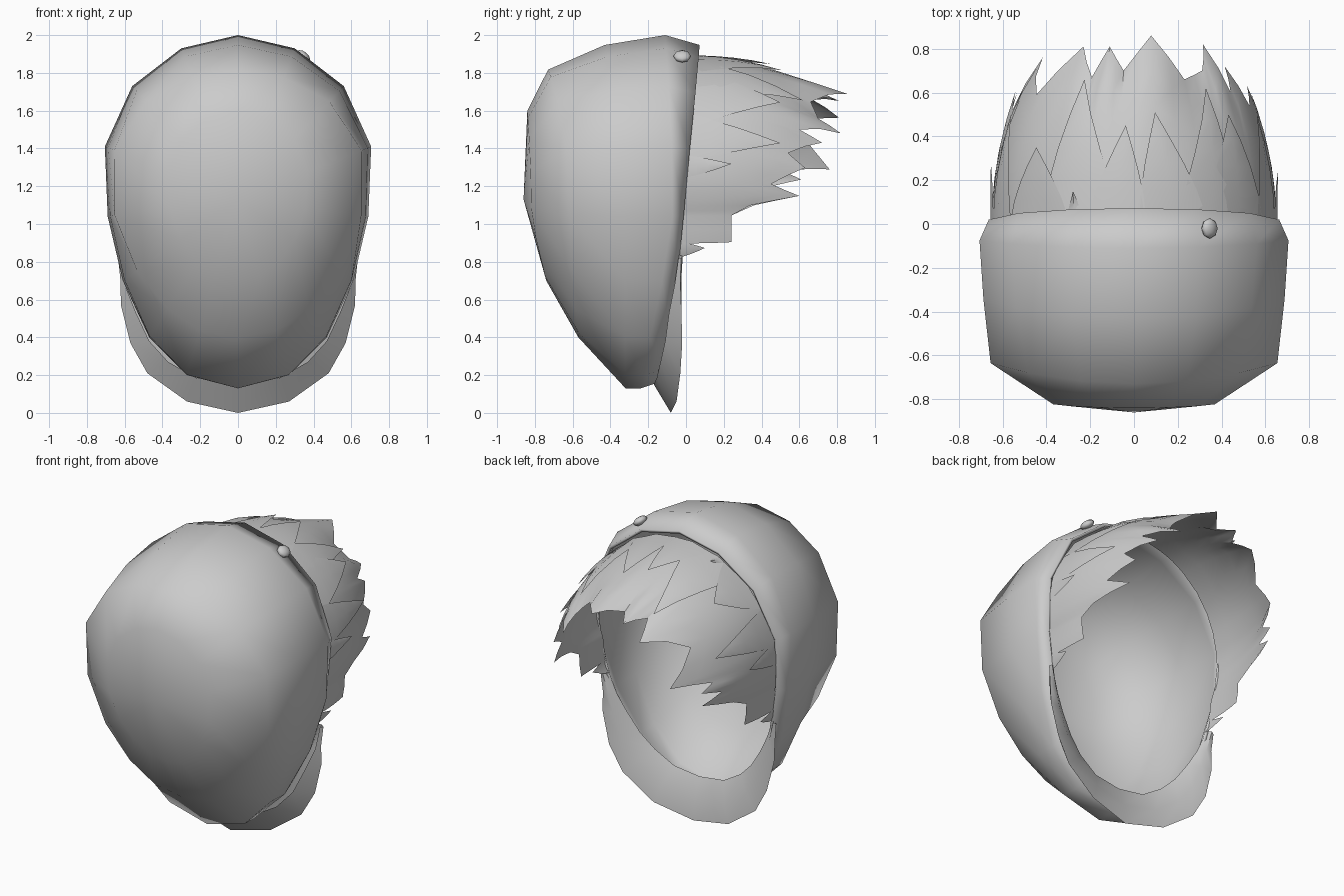
import bpy, bmesh, math
from mathutils import Vector, Matrix

if "Cube" in bpy.data.objects:
    bpy.data.objects.remove(bpy.data.objects["Cube"])

CZ = 1.13  # height of the hood axis
HALF = [(0, 2.0), (.3, 1.93), (.56, 1.73), (.705, 1.41), (.69, 1.04),
        (.61, .7), (.47, .4), (.27, .2), (0, .13)]
POLAR = [(math.degrees(math.atan2(x, z - CZ)), math.hypot(x, z - CZ)) for x, z in HALF]


def lerp(a, b, t):
    return a + (b - a) * t


def radius(a):
    a = min(abs(a), 179.999)
    for (a0, r0), (a1, r1) in zip(POLAR, POLAR[1:]):
        if a <= a1 + 1e-6:
            return lerp(r0, r1, (a - a0) / (a1 - a0))
    return POLAR[-1][1]


def place(a, s, y):
    """Point at angle a from the top, at fraction s of the outline, depth y."""
    r, t = radius(a) * s, math.radians(a)
    return Vector((r * math.sin(t), y, CZ + r * math.cos(t)))


def make(name, bm, angle=40, thickness=0):
    bmesh.ops.remove_doubles(bm, verts=bm.verts, dist=.0005)
    bmesh.ops.recalc_face_normals(bm, faces=bm.faces)
    me = bpy.data.meshes.new(name)
    bm.to_mesh(me)
    bm.free()
    ob = bpy.data.objects.new(name, me)
    bpy.context.collection.objects.link(ob)
    bpy.ops.object.select_all(action='DESELECT')
    ob.select_set(True)
    bpy.context.view_layer.objects.active = ob
    bpy.ops.object.shade_smooth_by_angle(angle=math.radians(angle))
    if thickness:
        mod = ob.modifiers.new("wall", 'SOLIDIFY')
        mod.thickness, mod.offset = thickness, -1
    return ob


def grid(bm, rows, closed=False):
    vs = [[bm.verts.new(p) for p in row] for row in rows]
    n = len(rows[0])
    for r0, r1 in zip(vs, vs[1:]):
        for i in range(n if closed else n - 1):
            j = (i + 1) % n
            bm.faces.new((r0[i], r0[j], r1[j], r1[i]))


# Hood: meridians (fraction, depth) at top, side and bottom, blended around
TOP = [(.54, -.84), (.79, -.73), (.94, -.43), (1, -.11), (.94, .07)]
SIDE = [(.52, -.82), (.95, -.62), (.98, -.33), (1, -.07), (.94, .01)]
BOTTOM = [(.43, -.74), (.73, -.57), (1, -.32), (1, -.24), (.97, -.15)]
RIM_Y = [.072, .067, .05, .02, -.012, -.045, -.09, -.12, -.15]
angles = [a for a, r in POLAR] + [-a for a, r in POLAR[-2:0:-1]]
rows = []
for k in range(5):
    row = []
    for i, a in enumerate(angles):
        c = math.cos(math.radians(a))
        end = TOP[k] if c > 0 else BOTTOM[k]
        s, y = (lerp(SIDE[k][n], end[n], c * c) for n in (0, 1))
        row.append(place(a, s, RIM_Y[min(i, 16 - i)] if k == 4 else y))
    rows.append(row)
bm = bmesh.new()
grid(bm, rows, True)
pole = bm.verts.new((0, -.86, CZ))
bm.verts.ensure_lookup_table()
for i in range(16):
    bm.faces.new((bm.verts[i], pole, bm.verts[(i + 1) % 16]))
make("hood", bm, 60, .02)

# Collar: crescent lip from inside the hood opening, flaring down and forward
outer = [(.635, -.025, .82), (.622, -.03, .7), (.62, -.025, .57), (.57, -.02, .37),
         (.48, -.03, .21), (.27, -.05, .06), (0, -.08, 0)]
inner = [(.6, -.05, .84), (.54, -.06, .69), (.48, -.08, .58), (.4, -.1, .46),
         (.31, -.12, .37), (.18, -.135, .29), (0, -.14, .265)]
# hidden back edge that meets the hood rim from behind
back = [(.62, -.04, .82), (.6, -.06, .68), (.54, -.09, .53), (.47, -.11, .38),
        (.37, -.135, .27), (.22, -.155, .185), (0, -.17, .15)]


def mirror(pts):
    return pts + [(-x, y, z) for x, y, z in pts[-2::-1]]


# rounded outer edge: a middle line pushed slightly towards the opening
mid = [((p[0] + q[0]) / 2, (p[1] + q[1]) / 2 + .02, (p[2] + q[2]) / 2)
       for p, q in zip(outer, inner)]
bm = bmesh.new()
grid(bm, [mirror(back), mirror(outer), mirror(mid), mirror(inner)])
make("collar", bm, 60)


# Hair: sheets that follow the rounded brow forward from the hood rim
def hair(a, y, lift=0):
    base = .9 - .025 * max(0, math.cos(math.radians(a))) ** 2
    s = base * math.sqrt(max(0, 1 - max(y, 0) ** 2.05))
    return place(a, s + lift, y)


def rim(a):
    return .07 - .09 * (1.95 - place(a, .94, 0).z) - .02


# Fringe edge: (angle, depth, lift), alternating tips and notches
EDGE = [(-111, .24, 0), (-98, .24, 0), (-93, .36, 0), (-88, .6, .02), (-83, .46, 0),
        (-79, .61, .03), (-75, .52, 0), (-69, .76, .0), (-50, .59, 0), (-28, .81, .06),
        (-20, .67, 0), (-12, .81, .1), (-5, .7, 0), (8, .86, .2), (24, .66, 0),
        (36, .7, 0), (42, .82, .06), (50, .6, 0), (54, .72, .02), (65, .54, 0),
        (72, .63, .02), (82, .45, 0), (88, .6, .02), (93, .34, 0), (98, .24, 0), (111, .24, 0)]
cols = []
for e0, e1 in zip(EDGE, EDGE[1:]):
    cols += [e0, tuple(lerp(p, q, .5) for p, q in zip(e0, e1))]
cols.append(EDGE[-1])
N = 5
bm = bmesh.new()
grid(bm, [[hair(a, lerp(rim(a), y, k / N), lift * (k / N) ** 4) for a, y, lift in cols]
          for k in range(N + 1)])
make("fringe", bm, 35)


# Overlapping locks: tapering blades lying on the fringe
def lock(bm, a0, a1, tip, y, lift=.03):
    mid_a = (a0 + a1) / 2
    rows = []
    for k in range(5):
        t = k / 4
        w = 1 - t ** 1.3
        row = []
        for side, up in ((-1, 0), (0, 1), (1, 0)):
            a = lerp(mid_a, tip, t) + side * w * (a1 - a0) / 2
            row.append(hair(a, lerp(rim(a), y, t),
                            .004 + (.008 + lift * t * t) * (up + (1 - up) * t)))
        rows.append(row)
    grid(bm, rows)


LOCKS = [(-52, -24, -38, .35), (-16, 4, -3, .45), (2, 26, 8, .51), (26, 56, 40, .5),
         (-34, -6, -22, .66), (16, 40, 32, .62), (52, 72, 62, .5), (70, 80, 74, .24),
         (-72, -52, -62, .5), (-82, -70, -76, .28), (-24, -19, -21, .15)]
bm = bmesh.new()
for a0, a1, tip, y in LOCKS:
    lock(bm, a0, a1, tip, y)
for sgn in (-1, 1):  # small wisps below the sideburns
    lock(bm, sgn * 114 - 4, sgn * 114 + 4, sgn * 113, .1, 0)
make("hair_locks", bm, 30)

# Bead lying flat on the hood
bm = bmesh.new()
bmesh.ops.create_uvsphere(bm, u_segments=8, v_segments=6, radius=.045)
bmesh.ops.scale(bm, vec=(.95, 1.05, .55), verts=bm.verts)
bmesh.ops.rotate(bm, matrix=Matrix.Rotation(math.radians(38), 3, 'Y'), verts=bm.verts)
bmesh.ops.translate(bm, vec=(.345, -.02, 1.888), verts=bm.verts)
make("bead", bm, 60)
